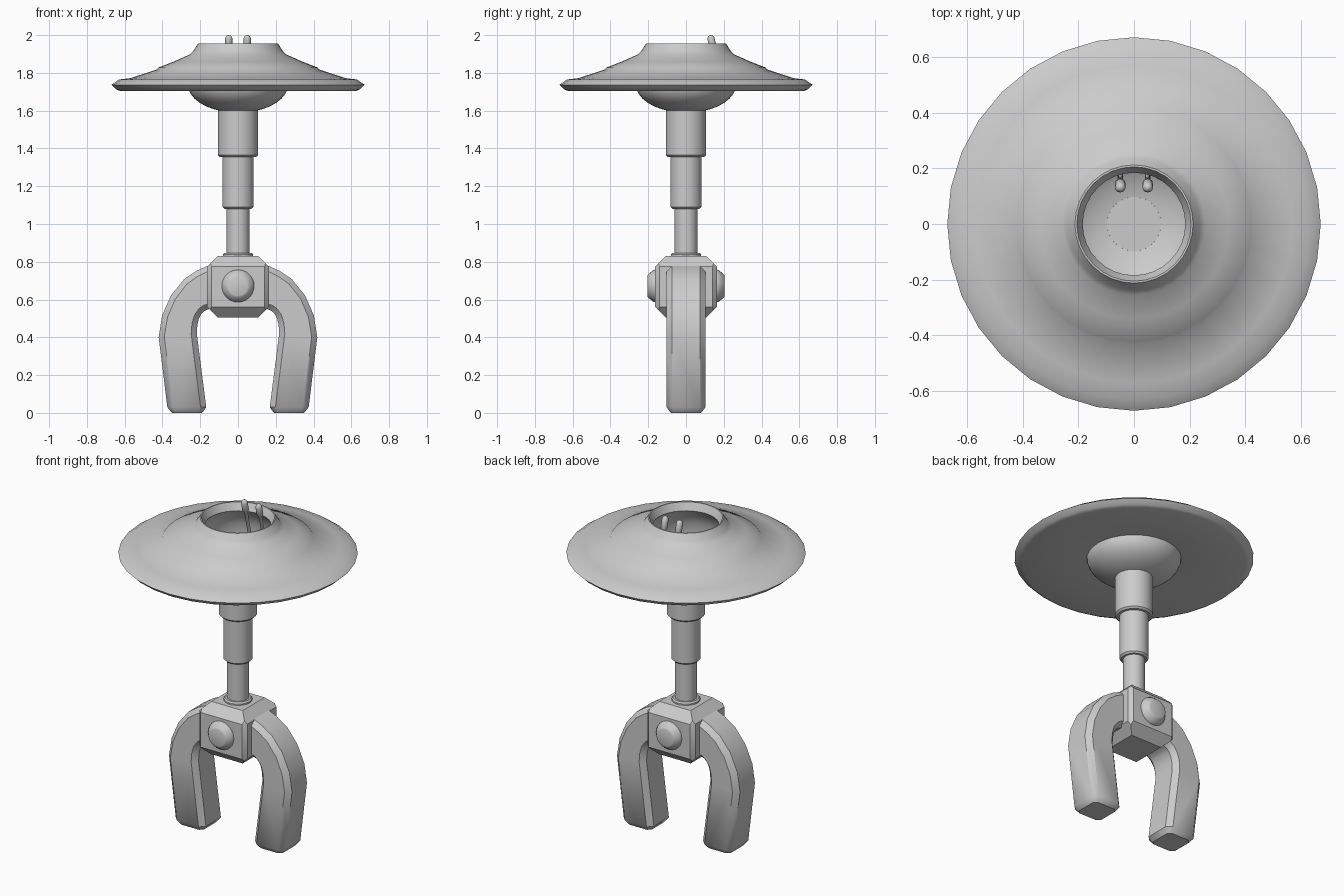
import bpy, bmesh, math
from mathutils import Matrix, Vector

if "Cube" in bpy.data.objects:
    bpy.data.objects.remove(bpy.data.objects["Cube"])


def finish(name, bm, angle=35):
    bmesh.ops.remove_doubles(bm, verts=bm.verts, dist=1e-5)
    bmesh.ops.recalc_face_normals(bm, faces=bm.faces)
    me = bpy.data.meshes.new(name)
    bm.to_mesh(me)
    bm.free()
    ob = bpy.data.objects.new(name, me)
    bpy.context.collection.objects.link(ob)
    bpy.ops.object.select_all(action='DESELECT')
    ob.select_set(True)
    bpy.context.view_layer.objects.active = ob
    bpy.ops.object.shade_smooth_by_angle(angle=math.radians(angle))
    return ob


def loft(bm, rings, closed=False):
    n = len(rings[0])
    pairs = list(zip(rings, rings[1:]))
    if closed:
        pairs.append((rings[-1], rings[0]))
    for a, b in pairs:
        for i in range(n):
            j = (i + 1) % n
            bm.faces.new((a[i], a[j], b[j], b[i]))


def lathe(name, profile, segs=32, closed=False, matrix=None, angle=35):
    """Revolve (radius, z) points; open profiles are capped at both ends."""
    bm = bmesh.new()
    rings = [[bm.verts.new((r * math.cos(2 * math.pi * i / segs),
                            r * math.sin(2 * math.pi * i / segs), z))
              for i in range(segs)] for r, z in profile]
    loft(bm, rings, closed)
    if not closed:
        bm.faces.new(rings[0])
        bm.faces.new(rings[-1])
    if matrix:
        bmesh.ops.transform(bm, matrix=matrix, verts=bm.verts)
    return finish(name, bm, angle)


def tube(name, r, z0, z1, c=0.01):
    return lathe(name, [(r - c, z0), (r, z0 + c), (r, z1 - c), (r - c, z1)])


# saucer with an open cockpit
lathe("saucer", [(0.255, 1.735), (0.625, 1.704), (0.645, 1.712), (0.67, 1.737),
                 (0.63, 1.765), (0.57, 1.772), (0.43, 1.818), (0.422, 1.828),
                 (0.34, 1.86), (0.255, 1.898), (0.238, 1.915), (0.212, 1.955),
                 (0.205, 1.955), (0.184, 1.91), (0.22, 1.87), (0.255, 1.80)],
      closed=True)

# round bowl forming the cockpit floor
steps = [math.radians(a) for a in range(0, 90, 10)] + [math.radians(89)]
outer = [(0.265 * math.cos(a), 1.737 - 0.148 * math.sin(a)) for a in steps]
inner = [(0.25 * math.cos(a), 1.737 - 0.133 * math.sin(a)) for a in reversed(steps)]
lathe("cockpit_bowl", outer[::-1] + inner[::-1])

# control levers leaning out of the cockpit
for side, x in (("left", -0.049), ("right", 0.049)):
    base, tip = Vector((x, 0.195, 1.72)), Vector((x, 0.128, 2.0))
    d = tip - base
    L = d.length
    mat = Matrix.Translation(base) @ d.to_track_quat('Z', 'Y').to_matrix().to_4x4()
    lathe(side + "_lever", [(0.01, 0), (0.01, L - 0.085), (0.019, L - 0.07),
                            (0.019, L - 0.016), (0.013, L - 0.004), (0.004, L)],
          segs=12, matrix=mat, angle=50)

# telescoping column
tube("upper_column", 0.107, 1.355, 1.615)
tube("middle_column", 0.082, 1.08, 1.37)
tube("lower_column", 0.061, 0.80, 1.09, 0.004)
tube("column_collar", 0.08, 0.81, 0.847, 0.008)

# chamfered hub block
bm = bmesh.new()
bmesh.ops.create_cube(bm, size=0.326)
rims = [e for e in bm.edges if abs(e.verts[0].co.z - e.verts[1].co.z) < 0.01]
bmesh.ops.bevel(bm, geom=rims, offset=0.056, segments=1, affect='EDGES')
sides = [e for e in bm.edges if abs(e.verts[0].co.z - e.verts[1].co.z) > 0.15]
bmesh.ops.bevel(bm, geom=sides, offset=0.022, segments=1, affect='EDGES')
bmesh.ops.translate(bm, vec=(0, 0, 0.668), verts=bm.verts)
finish("hub_block", bm, 30)

# round caps on the hub front and back
for name, turn in (("front_cap", 90), ("back_cap", -90)):
    mat = Matrix.Translation((0, 0, 0.672)) @ Matrix.Rotation(math.radians(turn), 4, 'X')
    lathe(name, [(0.086, 0.14), (0.086, 0.167), (0.08, 0.178), (0.06, 0.202), (0.052, 0.205)],
          segs=24, matrix=mat)

# curved legs: outer x,z / inner x,z / half depth / chamfer
stations = [(0.09, 0.80, 0.09, 0.58, 0.103, 0.03),
            (0.165, 0.777, 0.165, 0.545, 0.103, 0.03),
            (0.22, 0.752, 0.18, 0.538, 0.103, 0.03),
            (0.285, 0.708, 0.193, 0.525, 0.103, 0.03),
            (0.355, 0.622, 0.207, 0.50, 0.103, 0.03),
            (0.402, 0.515, 0.215, 0.465, 0.103, 0.03),
            (0.42, 0.40, 0.218, 0.42, 0.103, 0.03),
            (0.374, 0.03, 0.168, 0.03, 0.103, 0.03),
            (0.35, 0.0, 0.19, 0.0, 0.08, 0.02)]
bm = bmesh.new()
rings = []
for ox, oz, ix, iz, h, c in stations:
    o, i = Vector((ox, 0, oz)), Vector((ix, 0, iz))
    d = (o - i).normalized() * c
    ring = [(o, -h + c), (o, h - c), (o - d, h), (i + d, h),
            (i, h - c), (i, -h + c), (i + d, -h), (o - d, -h)]
    rings.append([bm.verts.new(p + Vector((0, y, 0))) for p, y in ring])
loft(bm, rings)
bm.faces.new(rings[0])
bm.faces.new(rings[-1])
legs = finish("legs", bm, 40)
mirror = legs.modifiers.new("Mirror", 'MIRROR')
mirror.use_axis = (True, False, False)
mirror.use_mirror_merge = False
